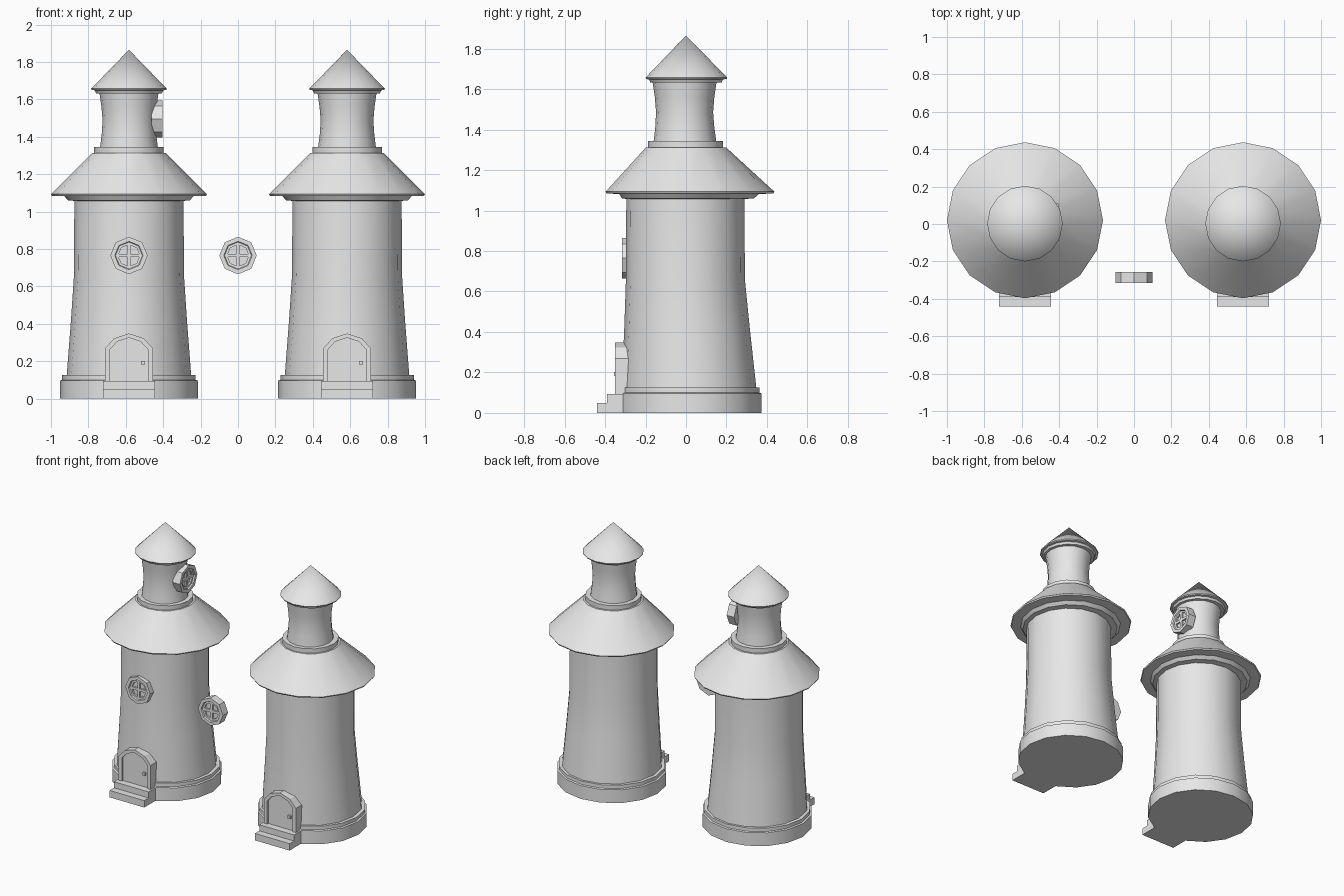
import bpy, bmesh, math
from mathutils import Matrix

if "Cube" in bpy.data.objects:
    bpy.data.objects.remove(bpy.data.objects["Cube"], do_unlink=True)

stone = bpy.data.materials.new("pale_grey")
stone.use_nodes = True
stone.diffuse_color = (0.8, 0.8, 0.8, 1)
stone.node_tree.nodes["Principled BSDF"].inputs["Base Color"].default_value = (0.8, 0.8, 0.8, 1)


def finish(name, bm, loc=(0, 0, 0), smooth=False):
    """Turn a bmesh into a named object."""
    bmesh.ops.remove_doubles(bm, verts=bm.verts, dist=1e-5)
    bmesh.ops.recalc_face_normals(bm, faces=bm.faces)
    mesh = bpy.data.meshes.new(name)
    bm.to_mesh(mesh)
    bm.free()
    mesh.materials.append(stone)
    ob = bpy.data.objects.new(name, mesh)
    bpy.context.collection.objects.link(ob)
    ob.location = loc
    if smooth:
        bpy.ops.object.select_all(action="DESELECT")
        ob.select_set(True)
        bpy.context.view_layer.objects.active = ob
        bpy.ops.object.shade_smooth_by_angle(angle=math.radians(30))
    return ob


def lathe(bm, rings, sides, y_scale=1):
    """Stack rings of (radius, height, y offset) into a skin."""
    loops = []
    for r, z, yc in rings:
        angles = [math.tau * i / sides - math.pi / 2 for i in range(sides)]
        loops.append([bm.verts.new((r * math.cos(a), yc + r * y_scale * math.sin(a), z))
                      for a in angles])
    for a, b in zip(loops, loops[1:]):
        for i in range(sides):
            j = (i + 1) % sides
            bm.faces.new((a[i], a[j], b[j], b[i]))


def turned(name, x, rings, y_scale=1):
    bm = bmesh.new()
    lathe(bm, rings, 16, y_scale)
    return finish(name, bm, (x, 0, 0), True)


def add_box(bm, x, y, z):
    """Box from (min, max) pairs."""
    mat = Matrix.Translation([(p[0] + p[1]) / 2 for p in (x, y, z)])
    mat = mat @ Matrix.Diagonal([p[1] - p[0] for p in (x, y, z)] + [1])
    bmesh.ops.create_cube(bm, size=1, matrix=mat)


def box(name, loc, x, y, z):
    bm = bmesh.new()
    add_box(bm, x, y, z)
    return finish(name, bm, loc)


def arch(half, bottom, spring, top):
    """Arched doorway outline, left foot to right foot."""
    rise = top - spring
    pts = [(-half, bottom), (-half, spring)]
    pts += [(-half * 0.62, spring + rise * 0.68), (0, top)]
    return pts + [(-px, pz) for px, pz in reversed(pts[:-1])]


def door(x):
    outer, inner = arch(0.128, 0.094, 0.268, 0.348), arch(0.102, 0.094, 0.262, 0.325)
    front, back = -0.352, -0.28
    # Raised frame
    bm = bmesh.new()
    rows = [[bm.verts.new((px, y, pz)) for px, pz in pts]
            for pts, y in ((outer, back), (outer, front), (inner, front), (inner, back))]
    for a, b in zip(rows, rows[1:]):
        for i in range(len(a) - 1):
            bm.faces.new((a[i], a[i + 1], b[i + 1], b[i]))
    finish("door_frame", bm, (x, 0, 0))
    # Recessed leaf
    bm = bmesh.new()
    leaf = bm.faces.new([bm.verts.new((px, -0.34, pz)) for px, pz in inner])
    ext = bmesh.ops.extrude_face_region(bm, geom=[leaf])
    moved = [v for v in ext["geom"] if isinstance(v, bmesh.types.BMVert)]
    bmesh.ops.translate(bm, verts=moved, vec=(0, 0.06, 0))
    finish("door_leaf", bm, (x, 0, 0))
    box("door_knob", (x + 0.075, 0, 0.192), (-0.01, 0.01), (-0.356, -0.335), (-0.01, 0.01))
    # Steps
    box("lower_step", (x, 0, 0), (-0.139, 0.139), (-0.44, -0.25), (0, 0.05))
    box("upper_step", (x, 0, 0), (-0.139, 0.139), (-0.39, -0.25), (0.05, 0.094))


def window(name, loc, turn=0):
    """Octagonal window facing -y, with a stepped frame and cross bars."""
    bm = bmesh.new()
    lathe(bm, [(0, -0.059, 0), (0.1, -0.059, 0), (0.1, 0, 0), (0.076, 0, 0), (0.072, -0.01, 0),
               (0.058, -0.01, 0), (0.058, -0.022, 0), (0, -0.022, 0)], 8)
    bmesh.ops.rotate(bm, verts=bm.verts, matrix=Matrix.Rotation(math.pi / 2, 3, "X"))
    ob = finish(name, bm, loc)
    bm = bmesh.new()
    for wide, tall in ((0.009, 0.058), (0.058, 0.009)):
        add_box(bm, (-wide, wide), (0.01, 0.024), (-tall, tall))
    bars = finish(name + "_bars", bm, loc)
    ob.rotation_euler.z = bars.rotation_euler.z = turn


def tower(x):
    turned("plinth", x, [(0, 0, 0.018), (0.368, 0, 0.018), (0.368, 0.096, 0.018),
                         (0.357, 0.1, 0.018), (0.357, 0.125, 0.018), (0.32, 0.125, 0.018)], 0.965)
    turned("tower_wall", x, [(0.333, 0.12, 0.015), (0.31, 0.42, 0.005),
                             (0.294, 0.66, -0.003), (0.292, 1.06, -0.003)])
    turned("main_roof", x, [(0.29, 1.057, 0), (0.326, 1.06, 0.01), (0.345, 1.082, 0.015),
                            (0.412, 1.084, 0.02), (0.417, 1.093, 0.02), (0.198, 1.312, 0),
                            (0.15, 1.312, 0)])
    turned("collar", x, [(0.15, 1.308, -0.002), (0.186, 1.308, -0.002),
                         (0.186, 1.344, -0.002), (0.14, 1.344, -0.002)])
    turned("neck", x, [(0.155, 1.34, -0.005), (0.146, 1.41, -0.006), (0.141, 1.485, -0.007),
                       (0.147, 1.56, -0.007), (0.158, 1.636, -0.007)])
    turned("cap_roof", x, [(0.15, 1.632, 0), (0.176, 1.632, 0), (0.183, 1.648, 0),
                           (0.199, 1.65, 0.002), (0.202, 1.657, 0.002), (0, 1.865, 0)])
    door(x)


for side in (-1, 1):
    tower(side * 0.583)

# Wall window, free-standing window and neck window
window("wall_window", (-0.583, -0.316, 0.765))
window("loose_window", (0, -0.316, 0.765))
window("neck_window", (-0.403, 0.01, 1.495), math.pi / 2)
